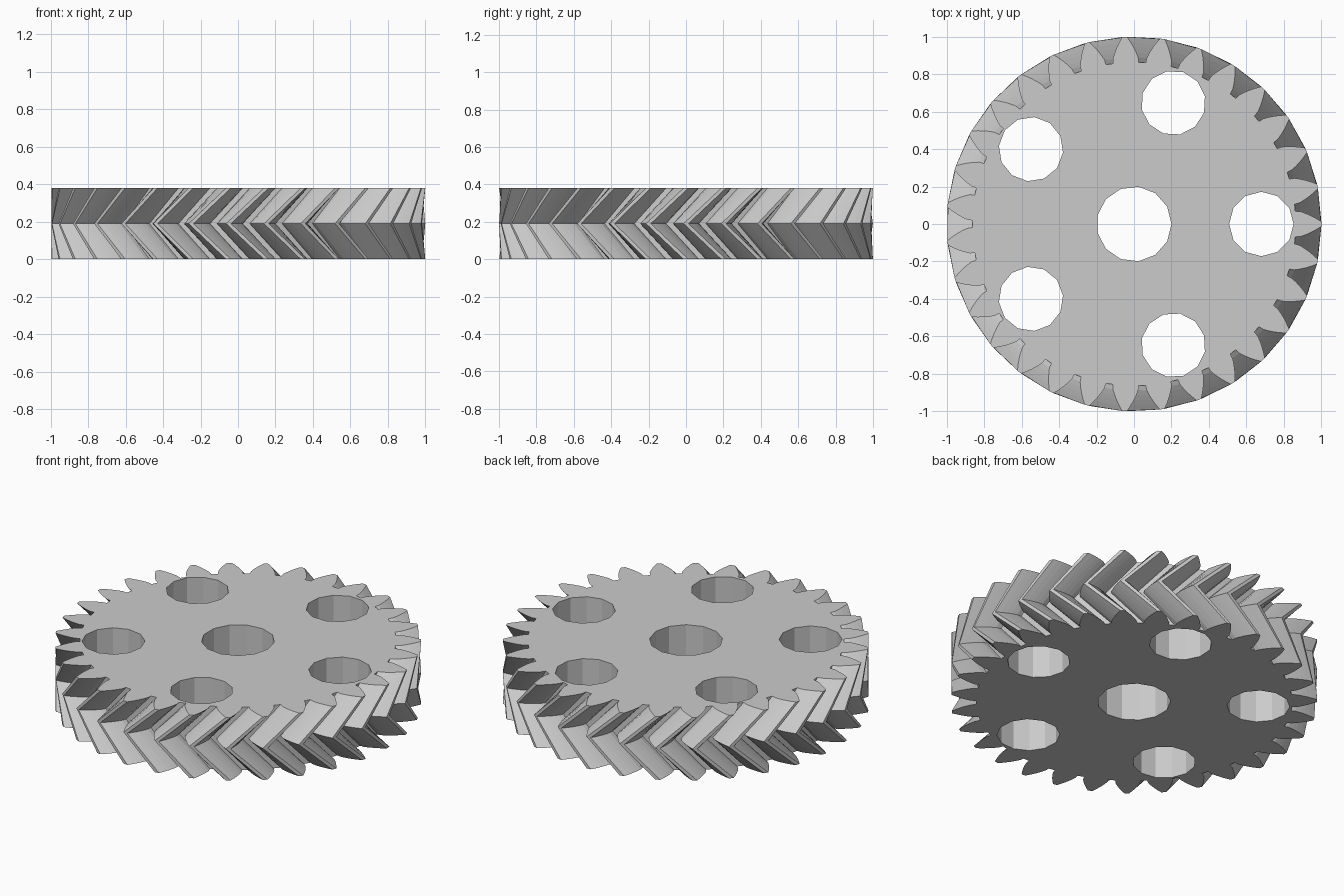
import bpy, bmesh, math

old = bpy.data.objects.get("Cube")
if old:
    bpy.data.objects.remove(old, do_unlink=True)

TEETH = 31
HEIGHT = 0.38
PITCH = 2 * math.pi / TEETH
MODULE = 2 / (TEETH + 2)
PITCH_R, ROOT_R, TIP_R = 1 - MODULE, 1 - 2.25 * MODULE, 1.0
PRESSURE = math.radians(28)
BASE_R = PITCH_R * math.cos(PRESSURE)
STEPS = 5

steel = bpy.data.materials.new("light grey metal")
steel.use_nodes = True
grey = (0.6, 0.6, 0.6, 1)
steel.diffuse_color = grey
steel.node_tree.nodes["Principled BSDF"].inputs["Base Color"].default_value = grey


def involute(angle):
    return math.tan(angle) - angle


def half_angle(r):
    """Half of a tooth's angular thickness at radius r."""
    return PITCH / 4 + involute(PRESSURE) - involute(math.acos(BASE_R / r))


def gear_profile():
    """Radius and angle of every outline point, tooth by tooth."""
    radii = [ROOT_R + (TIP_R - ROOT_R) * i / STEPS for i in range(STEPS + 1)]
    flank = [(r, min(half_angle(r), PITCH / 2 - 0.022)) for r in radii]
    tooth = [(r, -a) for r, a in flank] + [(r, a) for r, a in reversed(flank)]
    return [(r, a + k * PITCH) for k in range(TEETH) for r, a in tooth]


def add_object(name, bm):
    bmesh.ops.recalc_face_normals(bm, faces=bm.faces)
    mesh = bpy.data.meshes.new(name)
    bm.to_mesh(mesh)
    bm.free()
    mesh.materials.append(steel)
    obj = bpy.data.objects.new(name, mesh)
    bpy.context.collection.objects.link(obj)
    return obj


def make_gear():
    # Two opposed helical halves: the middle ring lags by one tooth
    bm = bmesh.new()
    outline = gear_profile()
    rings = []
    for z, twist in ((0, 0), (HEIGHT / 2, -PITCH), (HEIGHT, 0)):
        rings.append([bm.verts.new((r * math.cos(a + twist), r * math.sin(a + twist), z))
                      for r, a in outline])
    for low, high in zip(rings, rings[1:]):
        for i in range(len(low)):
            j = (i + 1) % len(low)
            bm.faces.new((low[i], low[j], high[j], high[i]))
    bm.faces.new(rings[0][::-1])
    bm.faces.new(rings[-1])
    return add_object("herringbone_gear", bm)


def cut_hole(target, radius, sides, x, y, turn):
    bm = bmesh.new()
    bmesh.ops.create_cone(bm, cap_ends=True, segments=sides, radius1=radius,
                          radius2=radius, depth=HEIGHT * 2)
    cutter = add_object("hole_cutter", bm)
    cutter.location = (x, y, HEIGHT / 2)
    cutter.rotation_euler.z = turn
    cutter.hide_render = True
    mod = target.modifiers.new("hole", "BOOLEAN")
    mod.operation = "DIFFERENCE"
    mod.solver = "EXACT"
    mod.object = cutter
    bpy.context.view_layer.objects.active = target
    bpy.ops.object.modifier_apply(modifier=mod.name)
    bpy.data.objects.remove(cutter, do_unlink=True)


gear = make_gear()

# Shaft bore
cut_hole(gear, 0.2, 13, 0, 0, -math.pi / 2)

# Five lightening holes
for k in range(5):
    a = k * 2 * math.pi / 5
    cut_hole(gear, 0.172, 12, 0.68 * math.cos(a), 0.68 * math.sin(a), a)
